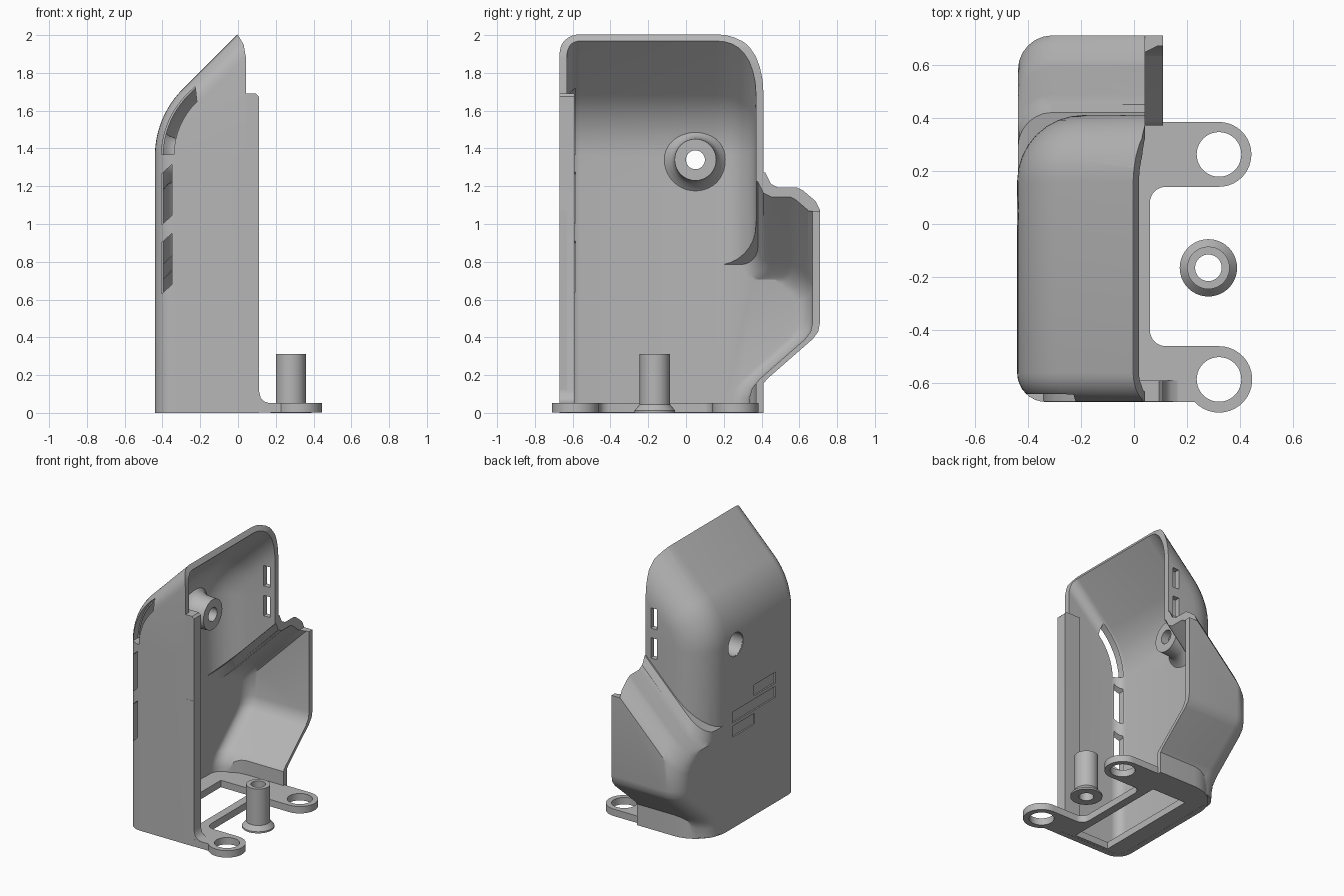
import bpy, bmesh, math
from math import cos, sin, radians, pi

if "Cube" in bpy.data.objects:
    bpy.data.objects.remove(bpy.data.objects["Cube"])

GREY = (0.47, 0.47, 0.47, 1)
mat = bpy.data.materials.new("plain grey plastic")
mat.use_nodes = True
mat.diffuse_color = GREY
bsdf = next(n for n in mat.node_tree.nodes if n.type == 'BSDF_PRINCIPLED')
bsdf.inputs["Base Color"].default_value = GREY


def loft(name, rings, wrap=False):
    """Skin a list of equal closed rings; cap the ends, or wrap last to first."""
    bm = bmesh.new()
    loops = [[bm.verts.new(p) for p in ring] for ring in rings]
    pairs = list(zip(loops, loops[1:])) + ([(loops[-1], loops[0])] if wrap else [])
    for a, b in pairs:
        for i in range(len(a)):
            j = (i + 1) % len(a)
            bm.faces.new((a[i], a[j], b[j], b[i]))
    if not wrap:
        bm.faces.new(loops[0])
        bm.faces.new(loops[-1])
    bmesh.ops.recalc_face_normals(bm, faces=bm.faces)
    me = bpy.data.meshes.new(name)
    bm.to_mesh(me)
    bm.free()
    me.materials.append(mat)
    ob = bpy.data.objects.new(name, me)
    bpy.context.scene.collection.objects.link(ob)
    return ob


def prism(name, pts, axis, a, b):
    place = {'x': lambda u, v, w: (w, u, v),
             'y': lambda u, v, w: (u, w, v),
             'z': lambda u, v, w: (u, v, w)}[axis]
    return loft(name, [[place(u, v, w) for u, v in pts] for w in (a, b)])


def arc(cx, cy, r, a0, a1, n=8):
    angles = [radians(a0 + (a1 - a0) * i / n) for i in range(n + 1)]
    return [(cx + r * cos(a), cy + r * sin(a)) for a in angles]


def circle(cx, cy, r, n=40):
    return arc(cx, cy, r, 0, 360 - 360 / n, n - 1)


def rect(u0, v0, u1, v1):
    return [(u0, v0), (u1, v0), (u1, v1), (u0, v1)]


def combine(ob, other, operation):
    mod = ob.modifiers.new("cut", 'BOOLEAN')
    mod.operation, mod.object, mod.solver = operation, other, 'EXACT'
    deps = bpy.context.evaluated_depsgraph_get()
    deps.update()
    old = ob.data
    new = bpy.data.meshes.new_from_object(ob.evaluated_get(deps))
    ob.modifiers.clear()
    ob.data = new
    new.name = ob.name
    bpy.data.meshes.remove(old)
    bpy.data.objects.remove(other)


def smooth(ob, angle=32):
    ob.data.shade_smooth()
    ob.data.set_sharp_from_angle(angle=radians(angle))


def lathe(name, profile, place, n=40):
    """Spin a closed (radius, height) profile."""
    ob = loft(name, [[place(r * cos(2 * pi * i / n), r * sin(2 * pi * i / n), h)
                      for r, h in profile] for i in range(n)], wrap=True)
    smooth(ob)
    return ob


# Housing body: a U section swept up the wall and over the sloping roof
def body(name, t, reach, low_reach, bottom, top_run):
    y0, y1 = -0.67 + t, 0.41 - t
    rf, rb = 0.11 - t, 0.25 - t
    corners = arc(y0 + rf, rf, rf, 180, 270) + arc(y1 - rb, rb, rb, 270, 360)
    stations = [(-0.44 + t, z, 0, low_reach) for z in (bottom, 1.2)]
    for i in range(13):
        a = radians(45 * i / 12)
        stations.append((0.06 - (0.5 - t) * cos(a), 1.36 + (0.5 - t) * sin(a), a, reach))
    x, z, a, _ = stations[-1]
    stations.append((x + top_run * sin(a), z + top_run * cos(a), a, reach))
    rings = []
    for x, z, a, far in stations:
        section = [(y0, far - t)] + corners + [(y1, far - t)]
        rings.append([(x + d * cos(a), y, z - d * sin(a)) for y, d in section])
    return loft(name, rings)


# Rear bulge: a side profile whose roof falls away toward the closed wall
def bulge(name, t, x_end, bottom):
    low = [(0.05, bottom), (0.37, bottom), (0.375, 0.08), (0.39, 0.13), (0.43, 0.18),
           (0.67, 0.39), (0.70, 0.43), (0.71, 0.48)]
    high = [(0.71, 1.06), (0.685, 1.11), (0.62, 1.165), (0.59, 1.18), (0.49, 1.18),
            (0.45, 1.2), (0.42, 1.26), (0.05, 1.26)]
    r = 0.13 - t
    stations = [(-0.437 + t + r * (1 - cos(radians(a))), r * (1 - sin(radians(a))))
                for a in range(0, 91, 15)] + [(x_end, 0)]
    rings = []
    for x, dy in stations:
        back = lambda y: y - t - dy if y > 0.3 else y
        rings.append([(x, back(y), z) for y, z in low] +
                     [(x, back(y), z - 1.2 * t + x - 0.03) for y, z in high])
    return loft(name, rings)


shell = body("housing_shell", 0, 0.49, 0.57, 0, 0.75)
combine(shell, bulge("bulge_outer", 0, 0.12, 0.01), 'UNION')
cavity = body("cavity", 0.04, 0.497, 0.61, -0.06, 0.85)
combine(cavity, bulge("bulge_inner", 0.04, 0.15, -0.05), 'UNION')
combine(shell, cavity, 'DIFFERENCE')

# Open side, stepped forward on the lower part and trimmed at the tip
opening = [(0.11, -0.1), (0.11, 1.07), (0.042, 1.07), (0.042, 1.88), (0.03, 1.95),
           (0, 2.0), (-0.1, 2.11), (-0.1, 2.6), (0.9, 2.6), (0.9, -0.1)]
cuts = [prism("opening", opening, 'y', -1, 1)]

# Front corner vents, the top one following the roof curve
for z in (0.63, 0.995):
    vent = [(-0.405, z), (-0.35, z + 0.05), (-0.35, z + 0.32), (-0.405, z + 0.27)]
    cuts.append(prism("vent", vent, 'y', -0.8, -0.585))
curved = arc(0.06, 1.36, 0.465, 179, 128) + arc(0.06, 1.36, 0.40, 134, 179)
cuts.append(prism("curved_vent", curved, 'y', -0.8, -0.585))

# Rear windows, screw hole and shallow side slots
for z in (1.26, 1.48):
    cuts.append(prism("window", rect(-0.05, z, 0.0, z + 0.15), 'y', 0.3, 0.5))
cuts.append(prism("screw_hole", circle(0.05, 1.34, 0.086), 'x', -0.6, -0.35))
for y0, y1, z in ((-0.41, -0.16, 0.92), (-0.41, 0.09, 0.815), (-0.17, 0.09, 0.71)):
    cuts.append(prism("slot", rect(y0, z - 0.04, y1, z + 0.04), 'x', -0.5, -0.43))
for c in cuts:
    combine(shell, c, 'DIFFERENCE')
smooth(shell)

# Thick front lip with a small foot fillet
lip = [(-0.02, 0.03), (0.17, 0.03), (0.17, 0.05), (0.14, 0.06), (0.12, 0.08),
       (0.11, 0.12), (0.11, 1.675), (0.095, 1.69), (-0.02, 1.69)]
smooth(prism("front_lip", lip, 'y', -0.669, -0.59))

# Base plate with two screw tabs and a floor opening
outline = (arc(-0.329, -0.559, 0.11, 180, 270) + arc(0.32, -0.585, 0.125, -137, 90, 24) +
           arc(0.12, -0.40, 0.06, 270, 180) + arc(0.12, 0.08, 0.06, 180, 90) +
           arc(0.32, 0.262, 0.122, -90, 90, 20) + arc(-0.189, 0.134, 0.25, 90, 180))
plate = prism("base_plate", outline, 'z', 0.001, 0.052)
for y in (-0.585, 0.262):
    combine(plate, prism("tab_hole", circle(0.32, y, 0.084), 'z', -0.1, 0.2), 'DIFFERENCE')
combine(plate, prism("floor_hole", rect(-0.28, -0.61, 0.0, 0.2), 'z', -0.1, 0.2), 'DIFFERENCE')
smooth(plate)

# Free-standing post with a flared foot
lathe("post", [(0.05, 0), (0.108, 0), (0.108, 0.012), (0.08, 0.045), (0.08, 0.313), (0.05, 0.313)],
      lambda u, v, h: (0.28 + u, -0.165 + v, h))

# Screw boss inside the closed wall, counterbored from outside
lathe("screw_boss", [(0.165, -0.41), (0.165, -0.4), (0.13, -0.37), (0.115, -0.33), (0.11, -0.24),
                     (0.05, -0.24), (0.05, -0.3), (0.084, -0.3), (0.084, -0.435), (0.1, -0.435)],
      lambda u, v, h: (h, 0.05 + u, 1.34 + v))
